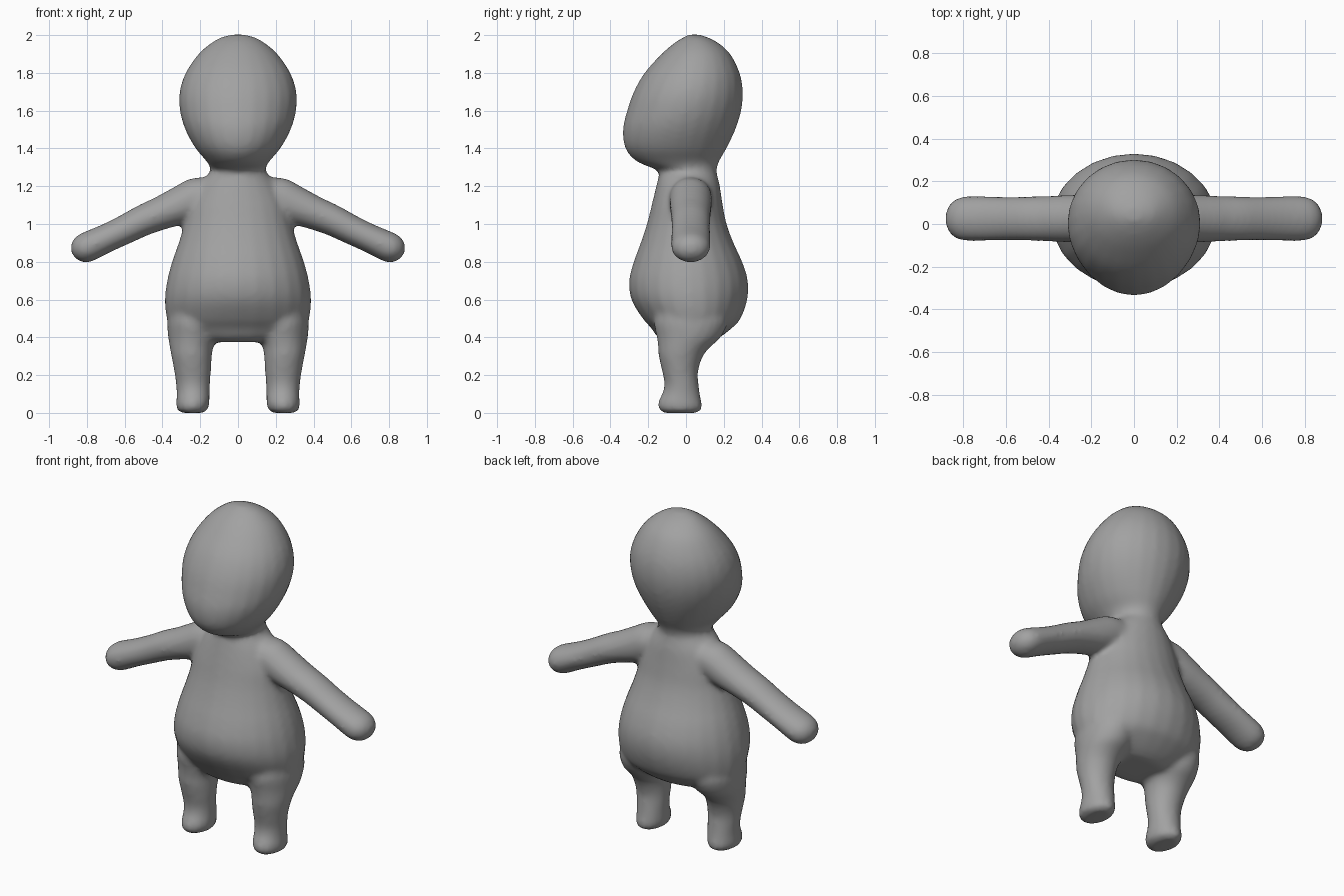
import bpy, bmesh, math
from mathutils import Vector

if "Cube" in bpy.data.objects:
    bpy.data.objects.remove(bpy.data.objects["Cube"])

SIDES = 24
bm = bmesh.new()


def spline(a, b, c, d, t):
    """Catmull-Rom blend of four stations."""
    return [0.5 * (2 * q + (r - p) * t + (2 * p - 5 * q + 4 * r - s) * t * t
                   + (3 * q - p - 3 * r + s) * t ** 3)
            for p, q, r, s in zip(a, b, c, d)]


def loft(stations, place, steps=3):
    """Closed tube through stations; place() maps a station to centre, u, v."""
    n = len(stations)
    dense = []
    for i in range(n - 1):
        four = [stations[min(max(i + k, 0), n - 1)] for k in (-1, 0, 1, 2)]
        dense += [spline(*four, j / steps) for j in range(steps)]
    dense.append(stations[-1])
    rings = []
    for s in dense:
        c, u, v = place(s)
        rings.append([bm.verts.new(c + u * math.cos(a) + v * math.sin(a))
                      for a in (2 * math.pi * k / SIDES for k in range(SIDES))])
    for r0, r1 in zip(rings, rings[1:]):
        for k in range(SIDES):
            m = (k + 1) % SIDES
            bm.faces.new((r0[k], r0[m], r1[m], r1[k]))
    bm.faces.new(rings[0])
    bm.faces.new(rings[-1])


def level(s):
    """Horizontal ring from (z, x centre, half width, front y, back y)."""
    z, x, w, f, b = s
    return Vector((x, (f + b) / 2, z)), Vector((w, 0, 0)), Vector((0, (b - f) / 2, 0))


# Head: egg leaning forward at the chin
loft([(1.24, 0, .11, -.10, .13), (1.285, 0, .14, -.15, .16), (1.33, 0, .165, -.26, .175),
      (1.4, 0, .225, -.322, .215), (1.5, 0, .28, -.335, .262), (1.6, 0, .308, -.312, .293),
      (1.7, 0, .31, -.277, .302), (1.8, 0, .278, -.22, .285), (1.9, 0, .21, -.13, .235),
      (1.96, 0, .14, -.06, .17), (1.99, 0, .085, -.01, .11), (2.003, 0, .03, .015, .07)], level)

# Torso: pear shape with a full belly and seat
loft([(.375, 0, .2, -.11, .13), (.4, 0, .27, -.15, .18), (.45, 0, .345, -.185, .245),
      (.5, 0, .378, -.23, .29), (.6, 0, .388, -.29, .325), (.7, 0, .376, -.302, .328),
      (.8, 0, .35, -.277, .298), (.9, 0, .315, -.24, .252), (1.0, 0, .285, -.207, .215),
      (1.1, 0, .262, -.182, .195), (1.2, 0, .212, -.158, .18), (1.25, 0, .172, -.146, .168),
      (1.28, 0, .145, -.14, .162), (1.34, 0, .13, -.12, .15)], level)


def arm_ring(side):
    def place(s):
        x, z, t, w = s
        return (Vector((side * x, .025, z)), Vector((0, w, 0)),
                Vector((side * .425, 0, .905)) * t)
    return place


for side in (-1, 1):
    # Arm with rounded hand
    loft([(.08, 1.17, .085, .10), (.2, 1.145, .108, .112), (.3, 1.1, .103, .112),
          (.4, 1.06, .09, .107), (.5, 1.02, .083, .104), (.6, .97, .078, .103),
          (.7, .923, .076, .105), (.8, .877, .08, .104), (.84, .859, .069, .088),
          (.865, .848, .046, .06), (.878, .842, .015, .02)], arm_ring(side))
    # Leg and foot with a short toe
    loft([(z, side * (i + o) / 2, (o - i) / 2, f, b) for z, i, o, f, b in (
        (.0, .19, .295, -.115, .06), (.012, .163, .32, -.14, .08),
        (.04, .152, .328, -.149, .086), (.07, .15, .326, -.143, .08),
        (.11, .15, .325, -.122, .073), (.16, .147, .33, -.115, .066),
        (.22, .143, .338, -.127, .064), (.3, .138, .353, -.145, .09),
        (.35, .13, .362, -.148, .13), (.4, .11, .37, -.155, .185),
        (.48, .10, .375, -.17, .22), (.56, .12, .36, -.15, .2))], level)

bmesh.ops.recalc_face_normals(bm, faces=bm.faces)
mesh = bpy.data.meshes.new("figure_body")
bm.to_mesh(mesh)
bm.free()
figure = bpy.data.objects.new("figure_body", mesh)
bpy.context.collection.objects.link(figure)

# Plain grey clay
clay = bpy.data.materials.new("clay grey")
clay.diffuse_color = (.36, .36, .36, 1)
clay.use_nodes = True
clay.node_tree.nodes["Principled BSDF"].inputs["Base Color"].default_value = clay.diffuse_color
mesh.materials.append(clay)

# Fuse the parts into one soft skin
fuse = figure.modifiers.new("fuse", 'REMESH')
fuse.mode = 'VOXEL'
fuse.voxel_size = .016
fuse.use_smooth_shade = True
soften = figure.modifiers.new("soften", 'SMOOTH')
soften.factor = .5
soften.iterations = 8
